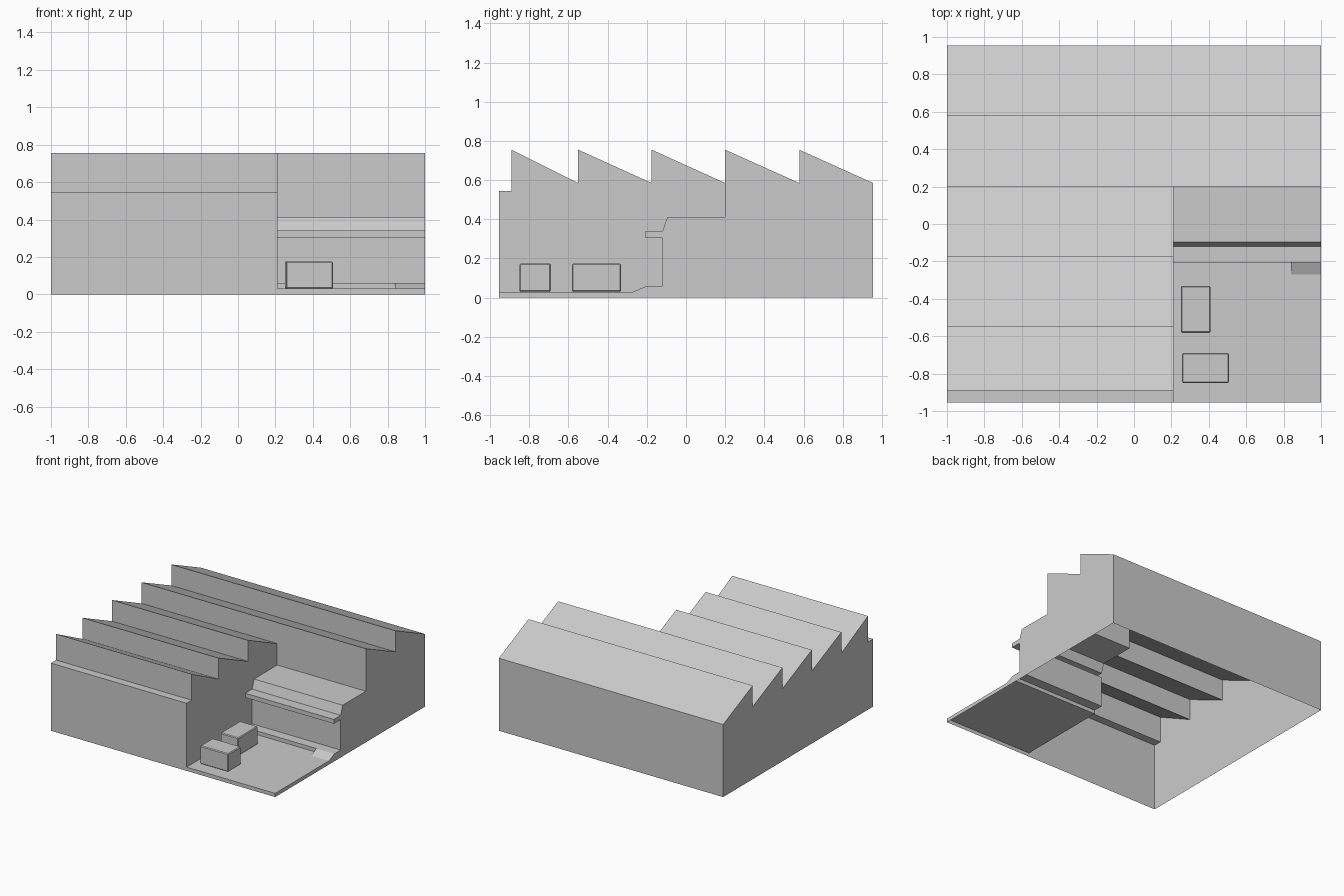
import bpy, bmesh

if "Cube" in bpy.data.objects:
    bpy.data.objects.remove(bpy.data.objects["Cube"])

X_LEFT, X_SPLIT, X_RIGHT = -1.0, 0.21, 1.0
EAVE, RIDGE, YARD, DOCK = 0.585, 0.755, 0.03, 0.06
YF, YB = -0.955, 0.955


def new_object(name, bm, recalc=True):
    bmesh.ops.remove_doubles(bm, verts=bm.verts, dist=1e-5)
    if recalc:
        bmesh.ops.recalc_face_normals(bm, faces=bm.faces)
    mesh = bpy.data.meshes.new(name)
    bm.to_mesh(mesh)
    bm.free()
    obj = bpy.data.objects.new(name, mesh)
    bpy.context.collection.objects.link(obj)
    return obj


def cap(bm, profile, x):
    bm.faces.new([bm.verts.new((x, y, z)) for y, z in profile])


def strip(bm, profile, x0, x1):
    # open sheet: the profile swept along x
    for (ya, za), (yb, zb) in zip(profile, profile[1:]):
        pts = [(x0, ya, za), (x1, ya, za), (x1, yb, zb), (x0, yb, zb)]
        bm.faces.new([bm.verts.new(p) for p in pts])


def teeth(starts, end):
    out = []
    for a, b in zip(starts, starts[1:] + [end]):
        out += [(a, RIDGE), (b, EAVE)]
    return out


# Profiles (y, z): front hall teeth, shared rear teeth, stepped loading bay
ground_front = [(YF, 0), (YF, YARD)]
front_roof = [(YF, 0.545), (-0.89, 0.545)] + teeth([-0.89, -0.55, -0.175], 0.2)
rear_roof = teeth([0.2, 0.578], YB) + [(YB, 0)]
bay = [(-0.2, YARD), (-0.2, DOCK), (-0.12, DOCK), (-0.12, 0.305),
       (-0.207, 0.305), (-0.207, 0.34), (-0.12, 0.34), (-0.095, 0.412),
       (0.2, 0.412)]
hall_profile = ground_front + front_roof + rear_roof
bay_profile = ground_front + bay + [(0.2, EAVE)] + rear_roof

# Factory shell, open underneath
bm = bmesh.new()
strip(bm, hall_profile, X_LEFT, X_SPLIT)
strip(bm, bay_profile, X_SPLIT, X_RIGHT)
cap(bm, hall_profile, X_LEFT)
cap(bm, bay_profile, X_RIGHT)
cap(bm, [(YF, YARD)] + front_roof + bay[::-1], X_SPLIT)
new_object("factory_shell", bm)

# Short ramp up to the loading dock
bm = bmesh.new()
wedge = [(-0.27, YARD), (-0.2, DOCK), (-0.2, YARD)]
strip(bm, wedge + wedge[:1], 0.84, X_RIGHT)
cap(bm, wedge, 0.84)
cap(bm, wedge, X_RIGHT)
new_object("dock_ramp", bm)


# Containers in the yard with slightly chamfered edges
def container(name, x0, x1, y0, y1, z0=0.03, z1=0.175):
    bm = bmesh.new()
    bmesh.ops.create_cube(bm, size=1)
    bmesh.ops.scale(bm, vec=(x1 - x0, y1 - y0, z1 - z0), verts=bm.verts)
    bmesh.ops.translate(bm, vec=((x0 + x1) / 2, (y0 + y1) / 2, (z0 + z1) / 2), verts=bm.verts)
    obj = new_object(name, bm)
    mod = obj.modifiers.new("chamfer", 'BEVEL')
    mod.width = 0.006
    mod.segments = 1


container("container_rear", 0.25, 0.41, -0.582, -0.332)
container("container_front", 0.256, 0.508, -0.85, -0.69)
